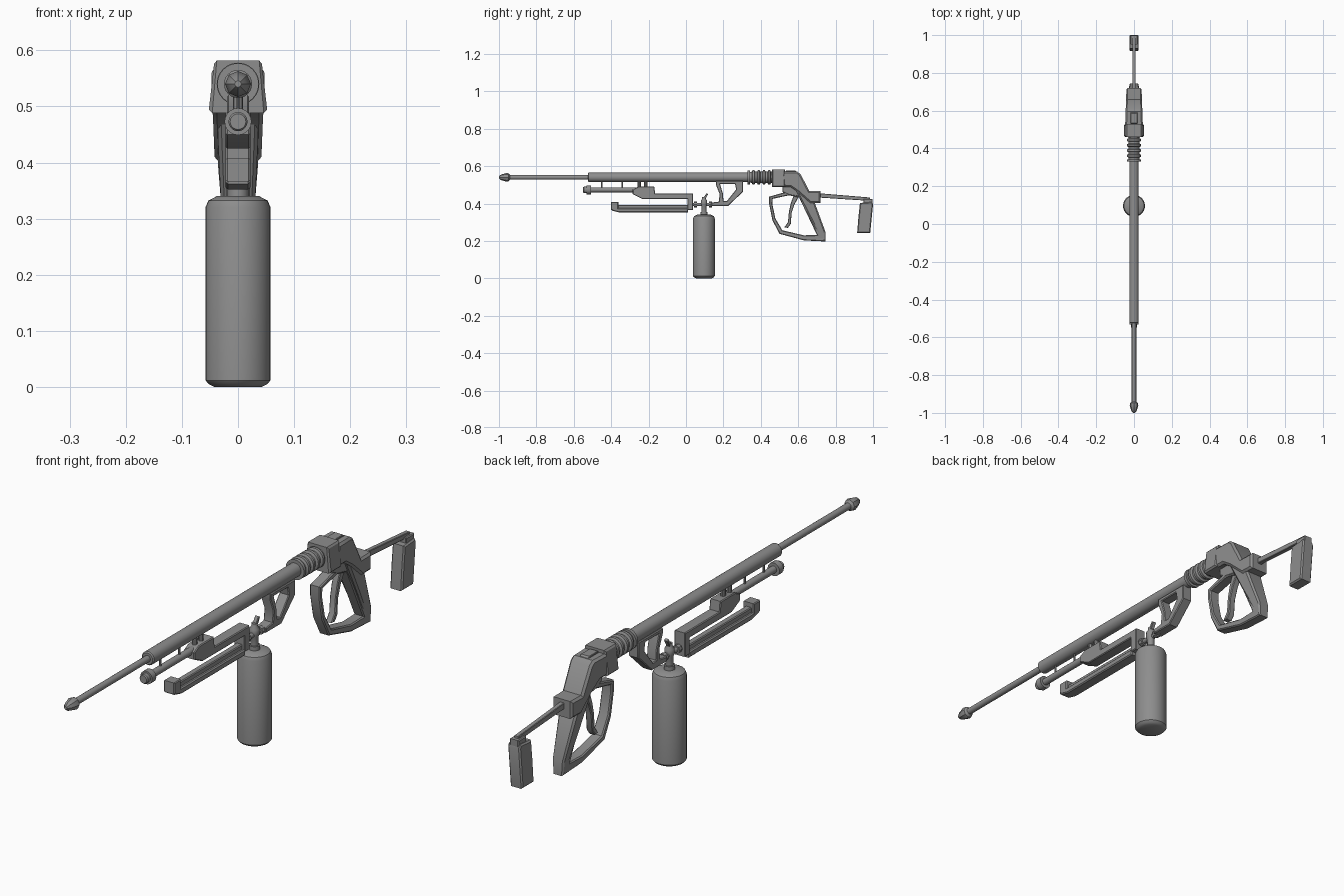
import bpy
import math
from mathutils import Vector

cube = bpy.data.objects.get("Cube")
if cube:
    bpy.data.objects.remove(cube, do_unlink=True)

grey = bpy.data.materials.new("gunmetal grey")
grey.use_nodes = True
COLOUR = (0.27, 0.27, 0.27, 1)
grey.diffuse_color = COLOUR
grey.node_tree.nodes["Principled BSDF"].inputs["Base Color"].default_value = COLOUR


def finish(ob, name):
    ob.name = name
    ob.data.materials.clear()
    ob.data.materials.append(grey)
    bpy.ops.object.select_all(action='DESELECT')
    ob.select_set(True)
    bpy.context.view_layer.objects.active = ob
    bpy.ops.object.shade_smooth_by_angle(angle=math.radians(35))
    return ob


def lathe(name, profile, origin, axis, sides=24):
    """Solid of revolution; profile is (distance along axis, radius)."""
    verts, faces = [], []
    for d, r in profile:
        for i in range(sides):
            a = math.tau * i / sides
            verts.append((r * math.cos(a), r * math.sin(a), d))
    for k in range(len(profile) - 1):
        for i in range(sides):
            j = (i + 1) % sides
            faces.append((k * sides + i, k * sides + j,
                          (k + 1) * sides + j, (k + 1) * sides + i))
    faces.append(tuple(reversed(range(sides))))
    faces.append(tuple(range((len(profile) - 1) * sides, len(profile) * sides)))
    me = bpy.data.meshes.new(name)
    me.from_pydata(verts, [], faces)
    ob = bpy.data.objects.new(name, me)
    bpy.context.collection.objects.link(ob)
    ob.location = origin
    ob.rotation_mode = 'QUATERNION'
    ob.rotation_quaternion = Vector(axis).to_track_quat('Z', 'Y')
    return finish(ob, name)


def rod(name, start, end, r, sides=16):
    d = Vector(end) - Vector(start)
    return lathe(name, [(0, r), (d.length, r)], start, d, sides)


def plate(name, outlines, half, bevel=0.004, taper=None):
    """Side profile in (y, z), extra outlines are holes, extruded along x."""
    cu = bpy.data.curves.new(name, 'CURVE')
    cu.dimensions = '2D'
    cu.fill_mode = 'BOTH'
    cu.extrude = half - bevel
    cu.bevel_depth = bevel
    cu.bevel_resolution = 0
    cu.offset = -bevel
    for outline in outlines:
        sp = cu.splines.new('POLY')
        sp.points.add(len(outline) - 1)
        for p, (y, z) in zip(sp.points, outline):
            p.co = (y, z, 0, 1)
        sp.use_cyclic_u = True
    ob = bpy.data.objects.new(name, cu)
    bpy.context.collection.objects.link(ob)
    bpy.ops.object.select_all(action='DESELECT')
    ob.select_set(True)
    bpy.context.view_layer.objects.active = ob
    bpy.ops.object.convert(target='MESH')
    ob = bpy.context.object
    for v in ob.data.vertices:
        y, z, x = v.co
        v.co = (x * (taper(y, z) if taper else 1), y, z)
    return finish(ob, name)


def box(y0, y1, z0, z1):
    return [(y0, z0), (y1, z0), (y1, z1), (y0, z1)]


AXIS = 0.54
BACK = (0, 1, 0)

# Lance, tip and barrel
lathe("nozzle_tip", [(0, .006), (.012, .015), (.04, .023), (.052, .021), (.06, .011)],
      (0, -1, AXIS), BACK, 8)
rod("lance", (0, -.945, AXIS), (0, -.51, AXIS), .012)
lathe("barrel", [(0, .021), (.004, .025), (.86, .025)], (0, -.525, AXIS), BACK)

# Ribbed collar between barrel and receiver
collar = [(0, .025), (0, .037), (.012, .037), (.012, .028)]
for k in range(4):
    s = .022 + k * .028
    collar += [(s, .03), (s + .004, .038), (s + .014, .038), (s + .018, .03)]
collar.append((.15, .034))
lathe("ribbed_collar", collar, (0, .33, AXIS), BACK)

# Receiver: wide front block, then a sloping rear shell
front = plate("receiver_front", [box(.46, .53, .488, .582)], .052, .006,
              lambda y, z: .82 if z > .575 else 1)
plate("receiver_shell", [[(.50, .488), (.52, .57), (.595, .57), (.612, .558), (.66, .466),
                         (.72, .466), (.72, .402), (.665, .402), (.60, .46), (.56, .488)]],
      .047, .008, lambda y, z: 1 - .75 * max(0, y - .52))
plate("receiver_top_rib", [[(.525, .565), (.535, .576), (.585, .576), (.60, .56)]], .018, .002)
plate("trigger_housing", [[(.515, .495), (.515, .462), (.55, .445), (.64, .43), (.62, .495)]], .022)

# Grip and guard
plate("grip", [[(.585, .475), (.67, .43), (.69, .40), (.745, .25), (.745, .197),
                (.70, .20), (.705, .245), (.66, .33), (.60, .445)]], .036, .007,
      lambda y, z: .55 + .45 * min(1, max(0, (z - .2) / .2)))
plate("trigger_guard", [
    [(.445, .437), (.445, .395), (.462, .31), (.50, .238), (.63, .203), (.745, .197),
     (.735, .245), (.60, .47), (.52, .458)],
    [(.463, .425), (.462, .395), (.478, .32), (.515, .257), (.63, .23), (.70, .232),
     (.605, .432), (.55, .444)]], .021, .004)
plate("trigger", [[(.578, .45), (.605, .44), (.58, .395), (.565, .35), (.56, .29), (.545, .27),
                   (.525, .272), (.545, .30), (.55, .355), (.56, .40)]], .013, .003)

# Rear rod and pad
plate("rear_rod", [[(.71, .432), (.71, .455), (.985, .432), (.985, .405), (.955, .405), (.955, .416)]],
      .009, .002)
plate("rear_pad", [[(.93, .403), (.995, .408), (1, .395), (.985, .243), (.915, .243), (.922, .33)]],
      .025, .005)
plate("rear_pad_cap", [box(.95, .998, .395, .424)], .018, .003)

# Bracket under the barrel
plate("support_bracket", [
    [(.135, .387), (.225, .387), (.305, .463), (.305, .52), (.16, .52), (.16, .50),
     (.18, .45), (.175, .41), (.135, .405)],
    [(.20, .415), (.198, .45), (.182, .505), (.215, .505), (.262, .505), (.268, .475), (.218, .413)]],
      .02, .003)

# Tank, neck and valve
lathe("tank", [(0, .042), (.005, .052), (.012, .058), (.32, .058), (.332, .053), (.34, .038)],
      (0, .096, 0), (0, 0, 1), 32)
lathe("tank_neck", [(0, .019), (.02, .019), (.02, .013), (.05, .013), (.06, .017),
                    (.08, .017), (.09, .01), (.1, .01)], (0, .096, .335), (0, 0, 1), 16)
plate("valve_lever", [[(.09, .425), (.105, .425), (.118, .45), (.11, .455)]], .008, .002)
rod("valve_cross_pipe", (0, .03, .395), (0, .15, .395), .009)
for y in (.05, .13):
    rod("valve_nut", (0, y - .008, .395), (0, y + .008, .395), .015, 8)

# Tube slung below the barrel
lathe("lower_tube", [(0, .014), (.004, .017), (.018, .017), (.018, .024), (.042, .024),
                     (.042, .013), (.29, .013)], (0, -.55, .473), BACK, 20)
for y, r in ((-.45, .004), (-.34, .004), (-.25, .009), (-.215, .009)):
    rod("hanger_pin", (0, y, .47), (0, y, .525), r, 10)

# Clamp arm and lower rail
plate("clamp_arm", [[(-.285, .475), (-.255, .49), (-.17, .49), (-.165, .453), (.037, .453),
                     (.037, .365), (.007, .365), (.007, .425), (-.235, .425), (-.285, .45)]],
      .022, .003)
plate("lower_rail_base", [[(-.395, .375), (.012, .375), (.012, .352), (-.355, .352), (-.395, .362)]],
      .022, .004)
plate("lower_rail_ridge", [box(-.38, .012, .37, .392)], .012, .003)
plate("lower_rail_stop", [[(-.40, .408), (-.362, .408), (-.362, .366), (-.40, .366)]], .022, .003)
